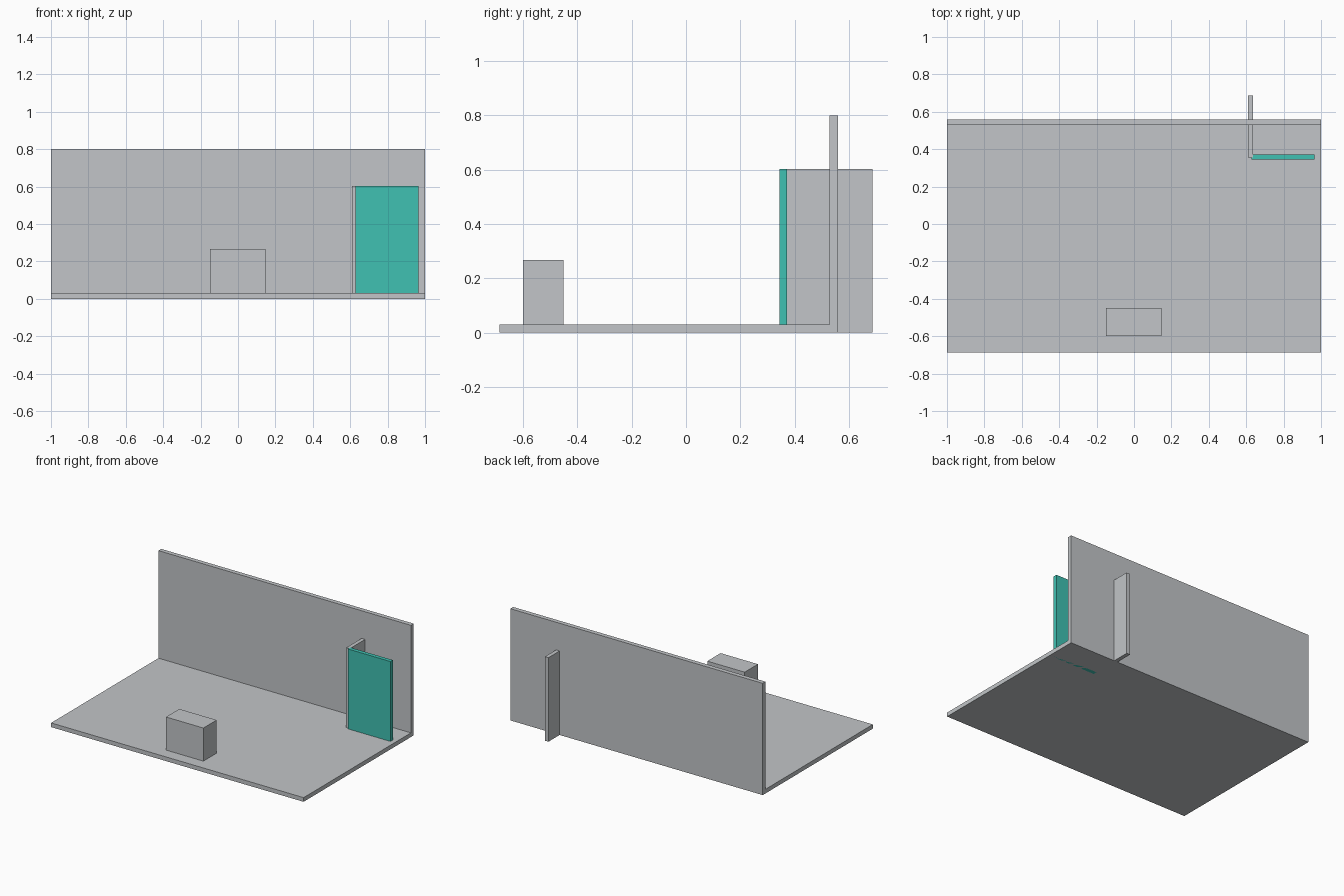
import bpy

if "Cube" in bpy.data.objects:
    bpy.data.objects.remove(bpy.data.objects["Cube"])


def material(name, rgb):
    m = bpy.data.materials.new(name)
    m.diffuse_color = (*rgb, 1.0)
    m.use_nodes = True
    m.node_tree.nodes["Principled BSDF"].inputs["Base Color"].default_value = m.diffuse_color
    return m


def box(name, x, y, z, mat):
    """Box spanning the (min, max) range on each axis."""
    bpy.ops.mesh.primitive_cube_add(size=1)
    ob = bpy.context.object
    ob.name = name
    for v in ob.data.vertices:
        v.co = [(a + b) / 2 + c * (b - a) for c, (a, b) in zip(v.co, (x, y, z))]
    ob.data.materials.append(mat)
    return ob


grey = material("light grey", (0.54, 0.56, 0.578))
teal = material("teal", (0.051, 0.533, 0.445))

# Floor slab and back wall
box("floor", (-1, 1), (-0.686, 0.56), (0, 0.03), grey)
box("back_wall", (-1, 1), (0.528, 0.56), (0, 0.8), grey)

# Partition passing through the back wall
box("partition", (0.609, 0.637), (0.355, 0.686), (0, 0.602), grey)

# Coloured door panel in front of the partition
box("door_panel", (0.629, 0.966), (0.344, 0.372), (0, 0.602), teal)

# Counter block near the front edge
box("counter", (-0.15, 0.146), (-0.6, -0.45), (0.01, 0.267), grey)
